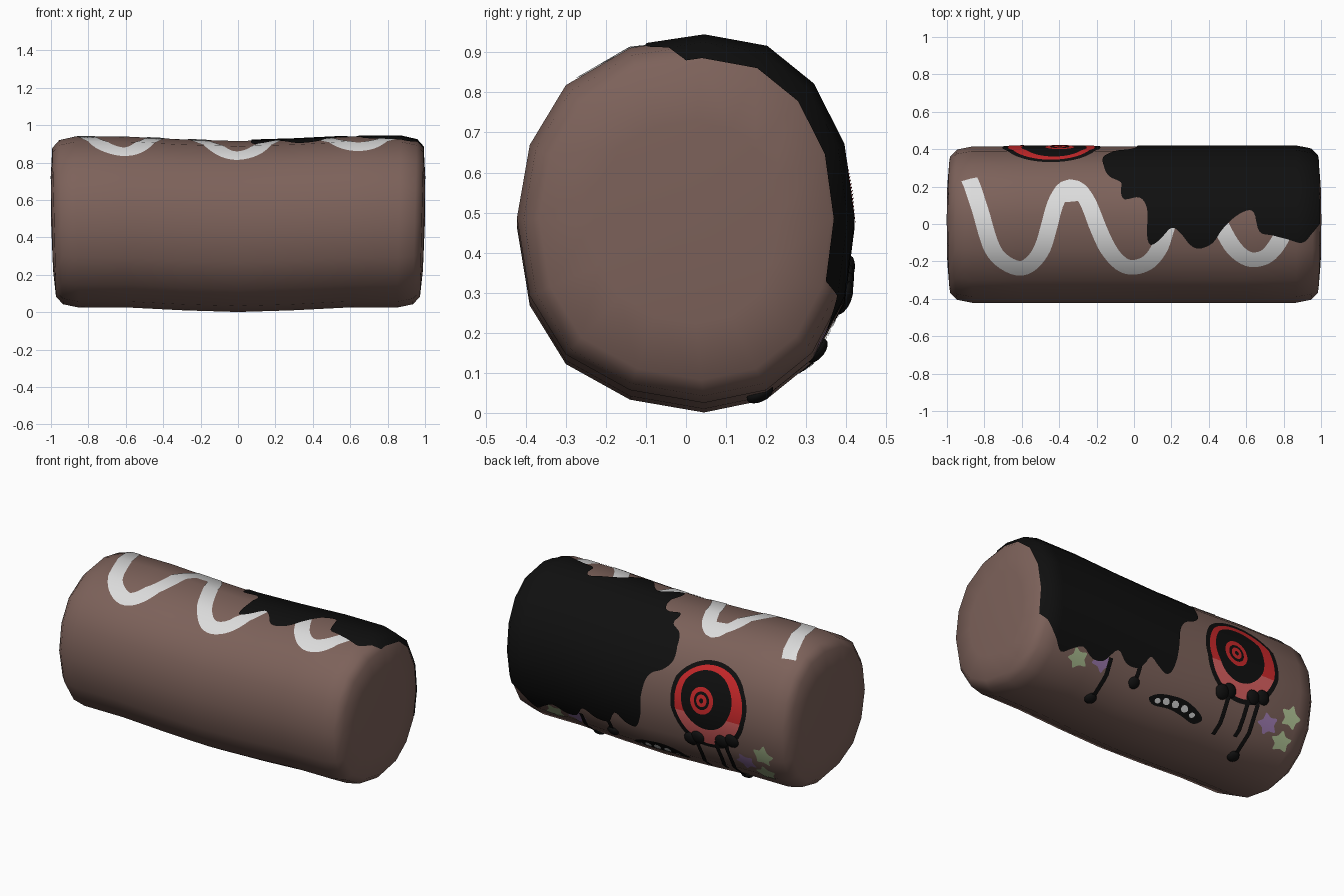
import bpy, bmesh, math
from mathutils import Vector, Matrix

if "Cube" in bpy.data.objects:
    bpy.data.objects.remove(bpy.data.objects["Cube"])


def mat(name, r, g, b):
    m = bpy.data.materials.new(name)
    m.diffuse_color = (r, g, b, 1)
    m.use_nodes = True
    m.node_tree.nodes["Principled BSDF"].inputs["Base Color"].default_value = m.diffuse_color
    return m


BROWN = mat("chocolate brown", .205, .122, .103)
CREAM = mat("cream white", .72, .72, .72)
BLACK = mat("glossy black", .005, .005, .005)
RED = mat("deep red", .60, .022, .024)
PINK = mat("light red", .68, .115, .115)
GREEN = mat("pale green", .46, .58, .32)
PURPLE = mat("soft purple", .36, .21, .46)

# 16-sided cross-section (y, z from the middle), starting at the top and going over the back
PROFILE = [(.045, .457), (.2, .429), (.315, .336), (.39, .187), (.415, .005), (.39, -.19), (.315, -.332),
           (.2, -.425), (.045, -.457), (-.14, -.425), (-.3, -.336), (-.39, -.19), (-.422, .005),
           (-.39, .187), (-.3, .336), (-.14, .429)]
# rings along the length: distance from middle, size, height shift (sagging middle)
RINGS = [(0, 1, -.012), (.3, 1, -.003), (.6, 1, .012), (.87, 1, .012), (.955, .96, .011),
         (.993, .87, .01), (1.005, .55, .005)]
K = .18  # length of one side of the cross-section
Z0 = .47


def surf(x, u, off=0.0):
    """Point and normal on the roll at length x and side number u."""
    a, sgn = min(abs(x), 1.005), (1 if x >= 0 else -1)
    i = 0
    while i < len(RINGS) - 2 and a > RINGS[i + 1][0]:
        i += 1
    p, q = RINGS[i], RINGS[i + 1]
    t = (a - p[0]) / (q[0] - p[0])
    size, dz = p[1] + (q[1] - p[1]) * t, p[2] + (q[2] - p[2]) * t
    k = math.floor(u)
    f = u - k
    (y0, z0), (y1, z1) = PROFILE[k % 16], PROFILE[(k + 1) % 16]
    y, z = (y0 + (y1 - y0) * f) * size, (z0 + (z1 - z0) * f) * size
    n = Vector((0, y / .176, z / .209)).normalized()
    n.x = sgn * max(0, a - .87) * 6
    n.normalize()
    return Vector((sgn * a * (.99 + .025 * z), y, Z0 + z + dz)) + n * off, n


def u_of_y(y):
    """Side number for a y position on the upper half."""
    for k in range(-4, 4):
        a, b = PROFILE[k % 16][0], PROFILE[(k + 1) % 16][0]
        if a <= y <= b:
            return k + (y - a) / (b - a)
    return 0


def finish(name, bm, m):
    me = bpy.data.meshes.new(name)
    bm.to_mesh(me)
    bm.free()
    me.materials.append(m)
    me.polygons.foreach_set("use_smooth", [True] * len(me.polygons))
    ob = bpy.data.objects.new(name, me)
    bpy.context.collection.objects.link(ob)
    return ob


def smooth(pts, closed=True, n=4):
    """Rounded path through the points."""
    out, c = [], len(pts)
    for i in range(c if closed else c - 1):
        g = [pts[(i + d) % c if closed else min(max(i + d, 0), c - 1)] for d in (-1, 0, 1, 2)]
        for j in range(n):
            t = j / n
            out.append(tuple(.5 * (2 * b + (d - a) * t + (2 * a - 5 * b + 4 * d - e) * t * t
                                   + (3 * b - a - 3 * d + e) * t ** 3) for a, b, d, e in zip(*g)))
    return out if closed else out + [pts[-1]]


def plate(name, pts, m, off=.003):
    """Flat outline in (x, side number), cut at the roll's edges and wrapped on it."""
    bm = bmesh.new()
    f = bm.faces.new([bm.verts.new((x, u * K, 0)) for x, u in pts])
    f.normal_update()
    if f.normal.z < 0:
        f.normal_flip()
    bmesh.ops.triangulate(bm, faces=[f], ngon_method='EAR_CLIP')
    cuts = [((0, k * K, 0), (0, 1, 0)) for k in range(-5, 10)]
    cuts += [((s * r[0], 0, 0), (1, 0, 0)) for r in RINGS for s in (1, -1)]
    for co, no in cuts:
        bmesh.ops.bisect_plane(bm, geom=bm.verts[:] + bm.edges[:] + bm.faces[:], dist=1e-5,
                               plane_co=co, plane_no=no)
    normals = []
    for v in bm.verts:
        v.co, n = surf(v.co.x, v.co.y / K, off)
        normals.append(n)
    ob = finish(name, bm, m)
    ob.data.normals_split_custom_set_from_vertices(normals)
    return ob


def ribbon(name, path, width, m, off=.003):
    left, right = [], []
    for i, (x, u) in enumerate(path):
        a, b = path[max(i - 1, 0)], path[min(i + 1, len(path) - 1)]
        d = Vector((b[0] - a[0], (b[1] - a[1]) * K)).normalized() * width / 2
        left.append((x - d.y, u + d.x / K))
        right.append((x + d.y, u - d.x / K))
    return plate(name, left + right[::-1], m, off)


def disc(name, x, u, r, m, off, a0=0.0, a1=2 * math.pi, n=40):
    pts = [(x + r * math.cos(a0 + (a1 - a0) * i / n), u + r / K * math.sin(a0 + (a1 - a0) * i / n))
           for i in range(n if a1 - a0 > 6 else n + 1)]
    return plate(name, pts, m, off)


def blob(name, x, u, rx, ry, h):
    p, n = surf(x, u)
    bm = bmesh.new()
    bmesh.ops.create_uvsphere(bm, u_segments=16, v_segments=8, radius=1)
    rot = Matrix((Vector((1, 0, 0)), n.cross(Vector((1, 0, 0))), n)).transposed().to_4x4()
    bm.transform(Matrix.Translation(p) @ rot @ Matrix.Diagonal((rx, ry, h, 1)))
    return finish(name, bm, BLACK)


# Roll body
bm = bmesh.new()
stations = [-r[0] for r in RINGS[:0:-1]] + [r[0] for r in RINGS]
loops = [[bm.verts.new(surf(x, k)[0]) for k in range(16)] for x in stations]
for A, B in zip(loops, loops[1:]):
    for k in range(16):
        bm.faces.new((A[k], B[k], B[(k + 1) % 16], A[(k + 1) % 16]))
for L, x in ((loops[0], -.999), (loops[-1], .999)):
    c = bm.verts.new((x, 0, Z0))
    for k in range(16):
        bm.faces.new((L[k], L[(k + 1) % 16], c))
bmesh.ops.recalc_face_normals(bm, faces=bm.faces[:])
finish("roll_body", bm, BROWN)

# Cream squiggle on top
wave = [(-.88, .24), (-.83, .1), (-.77, -.1), (-.71, -.19), (-.62, -.235), (-.55, -.21), (-.49, -.13), (-.45, 0),
        (-.41, .13), (-.34, .21), (-.26, .14), (-.2, 0), (-.14, -.13), (-.07, -.21), (0, -.23), (.08, -.2),
        (.14, -.12), (.18, 0), (.24, .12), (.32, .18), (.4, .13), (.46, 0), (.52, -.11), (.58, -.17),
        (.64, -.19), (.71, -.17), (.77, -.1), (.82, 0), (.85, .1)]
ribbon("cream_squiggle", smooth([(x, u_of_y(y)) for x, y in wave], False), .088, CREAM)

# Black icing over the top and back of one half
top_edge = [(.99, 0), (.95, -.05), (.9, -.10), (.82, -.08), (.74, -.06), (.67, -.04), (.64, .06), (.6, .07),
            (.53, .03), (.47, -.03), (.42, -.10), (.35, -.13), (.3, -.11), (.25, -.05), (.2, -.02), (.14, -.08),
            (.09, -.11), (.07, -.06), (.07, .08), (.03, .14), (-.05, .13), (-.07, .17), (-.07, .22), (-.13, .25),
            (-.16, .3)]
back_edge = [(-.165, 2.5), (-.11, 2.9), (-.04, 3.1), (0, 3.4), (.02, 3.9), (.03, 4.5), (.06, 4.95), (.1, 5.1),
             (.16, 4.95), (.22, 4.8), (.28, 5.3), (.37, 5.35), (.45, 5.05), (.52, 5.6), (.6, 5.7), (.68, 5.45),
             (.75, 5.65), (.82, 5.9), (.88, 5.5), (.94, 5.1), (.99, 4.9)]
edge = smooth([(x, u_of_y(y)) for x, y in top_edge] + back_edge, False)
plate("black_icing", edge, BLACK, .006)

# Thin runs and drops under the icing and the eye: x, start, end, drop at the end
for i, (x, a, b, drop) in enumerate([(.28, 5.1, 5.85, 1), (.48, 5.4, 7.1, 1), (-.36, 4.9, 6.5, 0),
                                     (-.5, 4.8, 6.3, 0), (-.57, 4.8, 7.05, 1)]):
    ribbon("icing_run_%d" % i, [(x, a), (x - .004, (a + b) / 2), (x, b)], .028, BLACK, .0075)
    if drop:
        blob("icing_drop_%d" % i, x, b, .036, .036, .02)
for i, (x, u) in enumerate([(-.365, 4.85), (-.315, 4.95), (-.535, 4.8), (-.605, 4.7)]):
    blob("eye_tear_%d" % i, x, u, .046, .045, .022)

# Eye: stacked thin discs, the lower part of the red one is lighter
EX, EU = -.445, 3.65
disc("eye_outline", EX, EU, .265, BLACK, .003)
cut = math.asin((4.05 - EU) * K / .236)
disc("eye_red", EX, EU, .236, RED, .0045, math.pi - cut, 2 * math.pi + cut)
disc("eye_lower_red", EX, EU, .236, PINK, .0045, cut, math.pi - cut)
disc("eye_iris", -.43, 3.52, .176, BLACK, .006)
for i, (r, m) in enumerate([(.08, RED), (.053, BLACK), (.036, RED), (.014, BLACK)]):
    disc("pupil_ring_%d" % i, -.4, 3.58, r, m, .0075 + i * .0015, n=24)

# Mouth with small teeth
plate("mouth", smooth([(.15, 6.1), (.1, 5.85), (0, 5.7), (-.1, 5.7), (-.2, 5.9), (-.245, 6.15), (-.2, 6.4),
                       (-.1, 6.27), (0, 6.2), (.1, 6.3)]), BLACK)
for i, (x, u, r) in enumerate([(.09, 6.08, .02), (.035, 5.98, .024), (-.03, 5.95, .025), (-.1, 5.98, .025),
                               (-.165, 6.1, .02)]):
    disc("tooth_%d" % i, x, u, r, CREAM, .0055, n=10)

# Rounded sugar stars
for i, (x, u, m) in enumerate([(.69, 5.9, GREEN), (.53, 5.65, PURPLE), (-.82, 4.95, GREEN),
                               (-.805, 5.85, GREEN), (-.68, 5.45, PURPLE)]):
    pts = []
    for j in range(10):
        r, a = (.072, .045)[j % 2], math.pi * j / 5 + .3 * i + .2
        pts.append((x + r * math.cos(a), u + r / K * math.sin(a)))
    plate("sugar_star_%d" % i, smooth(pts, n=3), m)
